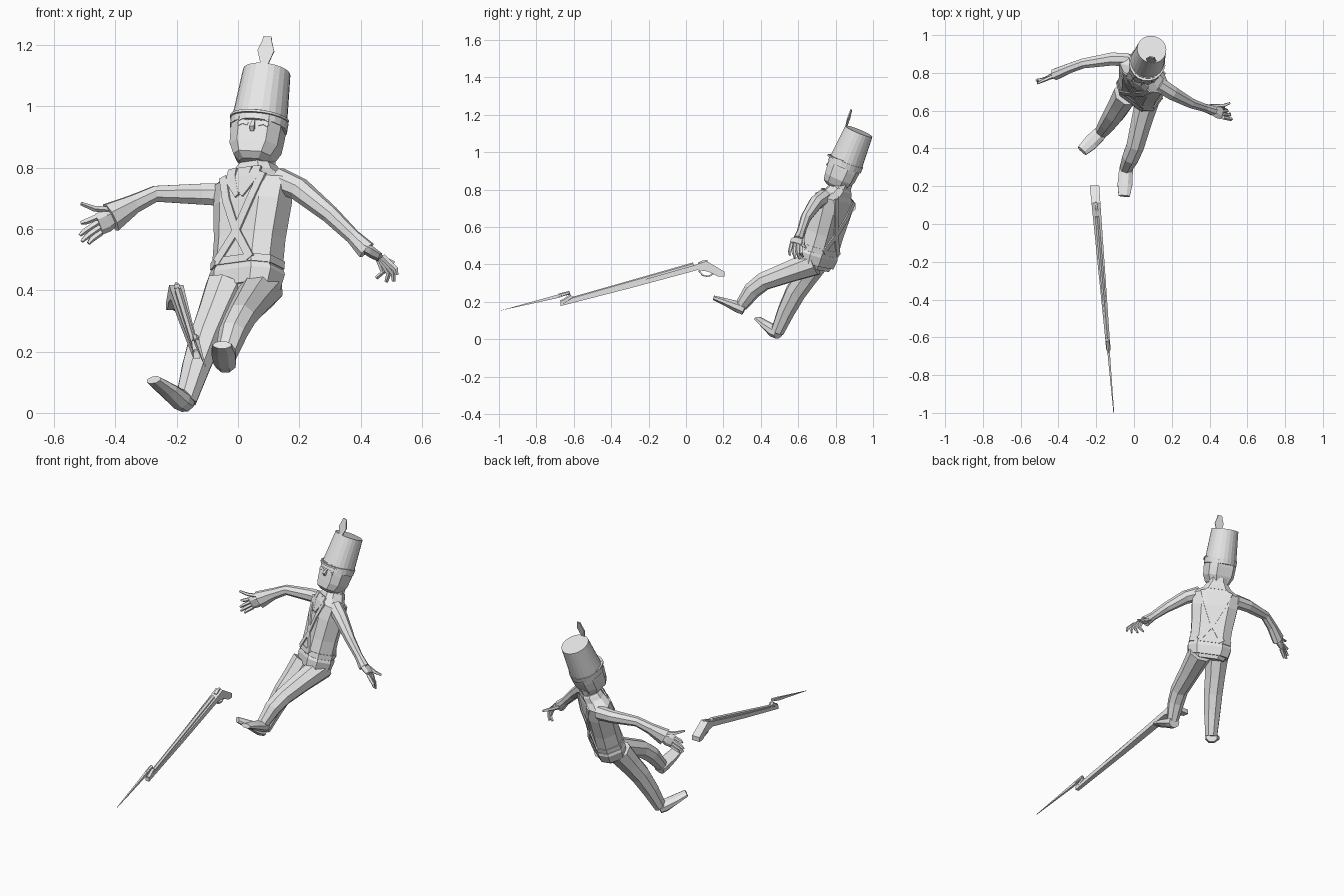
import bpy, bmesh, math
from mathutils import Vector, Matrix

cube = bpy.data.objects.get("Cube")
if cube:
    bpy.data.objects.remove(cube)

grey = bpy.data.materials.new("plain_grey")
grey.use_nodes = True
COLOUR = (0.8, 0.8, 0.8, 1)
grey.diffuse_color = COLOUR
grey.node_tree.nodes["Principled BSDF"].inputs["Base Color"].default_value = COLOUR


def skin(name, rings):
    """Join rings of points into a closed solid."""
    bm = bmesh.new()
    loops = [[bm.verts.new(p) for p in ring] for ring in rings]
    n = len(loops[0])
    for a, b in zip(loops, loops[1:]):
        for i in range(n):
            j = (i + 1) % n
            bm.faces.new((a[i], a[j], b[j], b[i]))
    bm.faces.new(loops[0])
    bm.faces.new(loops[-1])
    bmesh.ops.recalc_face_normals(bm, faces=bm.faces)
    mesh = bpy.data.meshes.new(name)
    bm.to_mesh(mesh)
    bm.free()
    mesh.materials.append(grey)
    ob = bpy.data.objects.new(name, mesh)
    bpy.context.collection.objects.link(ob)


def tube(name, path, sizes, hint=(0, 0, 1), n=8):
    """Tapered limb along a path; sizes are (half width, half height)."""
    path = [Vector(p) for p in path]
    rings = []
    k = 1 / math.cos(math.pi / n)
    for i, p in enumerate(path):
        t = path[min(i + 1, len(path) - 1)] - path[max(i - 1, 0)]
        side = t.cross(Vector(hint)).normalized()
        up = side.cross(t).normalized()
        w, h = sizes[i]
        angles = [(j + 0.5) * math.tau / n for j in range(n)]
        rings.append([p + side * w * k * math.cos(a) + up * h * k * math.sin(a) for a in angles])
    skin(name, rings)


def round_sizes(*radii):
    return [(r, r) for r in radii]


def prism(name, outline, place):
    """Flat outline given thickness by a placing function."""
    skin(name, [[place(a, b, s) for a, b in outline] for s in (-1, 1)])


def frame(origin, up, side):
    """Local axes: x to the model's left, y to its back, z along up."""
    z = Vector(up).normalized()
    y = z.cross(Vector(side)).normalized()
    x = y.cross(z)
    m = Matrix((x, y, z)).transposed().to_4x4()
    return Matrix.Translation(origin) @ m


OCTAGON = [(1, -.5), (1, .5), (.6, 1), (-.6, 1), (-1, .5), (-1, -.5), (-.6, -1), (.6, -1)]


def loft(name, m, sections):
    """Stack chamfered sections (z, y centre, half width, half depth)."""
    skin(name, [[m @ Vector((a * w, c + b * d, z)) for a, b in OCTAGON]
                for z, c, w, d in sections])


def cone(name, m, stack, n=24):
    """Round stack of (z, radius)."""
    skin(name, [[m @ Vector((r * math.cos(i * math.tau / n), r * math.sin(i * math.tau / n), z))
                 for i in range(n)] for z, r in stack])


# Torso, coat skirt and belt
body = frame((.027, .70, .43), (.03, .11, .36), (.81, -.58, .11))
TORSO = [(-.05, 0, .09, .06), (0, 0, .117, .075), (.06, 0, .116, .076), (.14, 0, .118, .074),
         (.26, 0, .131, .075), (.335, 0, .136, .066), (.38, .005, .065, .05)]
loft("torso", body, TORSO)
loft("coat_skirt", body, [(-.03, 0, .114, .074), (.02, 0, .125, .08), (.035, 0, .12, .077)])
loft("belt", body, [(.04, 0, .121, .08), (.065, 0, .121, .08)])
loft("collar", body, [(.36, .005, .086, .058), (.39, .01, .066, .054), (.40, .01, .058, .05)])
loft("neck", body, [(.36, .01, .055, .045), (.43, .015, .05, .045)])


def depth(z):
    """Half depth of the torso at a local height."""
    for (z0, _, _, d0), (z1, _, _, d1) in zip(TORSO, TORSO[1:]):
        if z <= z1:
            return d0 + (d1 - d0) * (z - z0) / (z1 - z0)


def ribbon(name, pts, face, widths):
    """Flat band lying on the front (-1) or back (1) of the torso."""
    path = [body @ Vector((x, face * (depth(z) + .003), z)) for x, z in pts]
    hint = body.to_3x3() @ Vector((0, 1, 0))
    tube(name, path, [(w, .004) for w in widths], hint, 4)


# Crossed straps, lapels and neck cloth
for s, label in ((1, "left"), (-1, "right")):
    for face, where in ((-1, "front"), (1, "back")):
        ribbon(f"{label}_{where}_strap", [(s * .08, .345), (s * .05, .26), (0, .15), (-s * .068, .05)],
               face, [.014] * 4)
    ribbon(f"{label}_lapel", [(s * .05, .372), (s * .046, .335), (s * .008, .27)], -1, [.016, .02, .008])
ribbon("neck_cloth", [(0, .372), (0, .335), (0, .28)], -1, [.028, .026, .006])

# Head
head = frame((.068, .852, .936), (.025, .07, .17), (.97, -.2, 0))
loft("head", head, [(-.135, .002, .042, .05), (-.118, -.004, .062, .066), (-.08, 0, .08, .075),
                    (-.03, 0, .083, .08), (.02, 0, .084, .08)])


def on_head(*p):
    return head @ Vector(p)


# Face
back_axis = head.to_3x3() @ Vector((0, 1, 0))
tube("nose", [on_head(0, -.077, -.01), on_head(0, -.088, -.042), on_head(0, -.079, -.05)],
     [(.004, .005), (.008, .009), (.006, .005)], back_axis, 4)
for s, label in ((1, "left"), (-1, "right")):
    for part, z, r in (("eye", -.028, .005), ("brow", -.012, .003)):
        tube(f"{label}_{part}", [on_head(s * x, -.079, z + dz) for x, dz in
                                 ((.018, 0), (.035, .005), (.05, -.003))],
             [(r, .004)] * 3, back_axis, 4)

# Tall hat, band, visor and plume
cone("hat", head, [(0, .092), (.192, .078)])
cone("hat_band", head, [(-.012, .094), (.02, .095)])
arc = [math.pi * (1 + i / 10) for i in range(11)]
outline = [(.098 * math.cos(a), .108 * math.sin(a)) for a in arc]
prism("visor", outline, lambda a, b, s: on_head(a, b, .012 + .12 * (b + .09) + s * .004))
half = [(.01, .175), (.016, .20), (.028, .235), (.017, .265), (.013, .283)]
prism("plume", half + [(-x, z) for x, z in reversed(half)],
      lambda a, b, s: on_head(a + .006, -.073 - .1 * (b - .19) + s * .003, b))

# Legs and shoes
tube("left_leg", [(.08, .69, .41), (.042, .55, .36), (.008, .415, .31), (-.016, .355, .262), (-.042, .295, .18)],
     round_sizes(.066, .055, .047, .044, .032))
tube("right_leg", [(-.038, .69, .41), (-.073, .635, .325), (-.103, .585, .25), (-.137, .535, .15), (-.17, .488, .04)],
     round_sizes(.066, .057, .053, .045, .034), (0, 1, 0))
tube("left_shoe", [(-.04, .312, .158), (-.043, .28, .172), (-.048, .21, .2), (-.052, .148, .222)],
     [(.032, .028), (.037, .03), (.039, .02), (.03, .012)])
tube("right_shoe", [(-.167, .495, .03), (-.187, .472, .042), (-.23, .43, .075), (-.275, .387, .108)],
     [(.032, .028), (.037, .031), (.039, .021), (.03, .013)], (.25, .35, .8))

# Arms with flared cuffs
tube("right_arm", [(-.03, .87, .712), (-.12, .873, .714), (-.27, .85, .715), (-.34, .825, .682), (-.415, .793, .638)],
     [(.036, .038), (.034, .034), (.026, .026), (.026, .03), (.03, .048)])
tube("left_arm", [(.13, .74, .76), (.20, .695, .73), (.30, .64, .648), (.375, .615, .575), (.42, .60, .53)],
     [(.04, .04), (.037, .036), (.026, .028), (.021, .023), (.026, .03)])


def hand(label, wrist, knuckle, tips, spread, bow):
    """Palm with a bent finger towards each tip; the last tip is the thumb."""
    wrist, knuckle, spread = Vector(wrist), Vector(knuckle), Vector(spread)
    tube(f"{label}_palm", [wrist, (wrist + knuckle) / 2, knuckle],
         [(.014, .024), (.014, .034), (.01, .032)], spread, 6)
    for i, tip in enumerate(tips):
        tip = Vector(tip)
        root = knuckle + spread * (.026 - .018 * i)
        if i == len(tips) - 1:
            root = wrist + spread * .022
        bend = (root + tip) / 2 + (knuckle - wrist) * bow
        tube(f"{label}_finger_{i + 1}", [root, bend, tip], round_sizes(.009, .008, .005), spread, 5)


hand("right", (-.40, .798, .642), (-.455, .775, .615),
     [(-.513, .765, .62), (-.517, .76, .58), (-.51, .755, .56), (-.488, .76, .553), (-.512, .745, .683)],
     (-.3, -.25, .9), .2)
hand("left", (.41, .605, .54), (.465, .59, .507),
     [(.452, .625, .44), (.484, .61, .428), (.508, .585, .43), (.518, .555, .45), (.508, .64, .49)],
     (-.25, .9, -.1), .35)


# Musket with bayonet
def on_gun(y, z, s=0, width=0):
    return Vector((-.192 - .085 * y + s * width, y, z))


prism("musket_stock", [(-.67, .178), (-.67, .198), (-.3, .298), (.05, .398), (.11, .418), (.205, .362),
                       (.205, .335), (.17, .336), (.12, .362), (.06, .37), (-.3, .273)],
      lambda a, b, s: on_gun(a, b, s, .011 + .014 * (a + .67) / .87))
tube("musket_barrel", [on_gun(-.67, .198), on_gun(.04, .398)], round_sizes(.009, .011), n=6)
tube("bayonet_arm", [on_gun(-.66, .198), on_gun(-.61, .23), on_gun(-.625, .248), on_gun(-.68, .235)],
     round_sizes(.012, .012, .009, .008), n=6)
prism("bayonet_blade", [(-1, .152), (-.66, .246), (-.64, .236), (-.68, .222)],
      lambda a, b, s: on_gun(a, b, s, .002 + .014 * (a + 1)))
tube("trigger_guard", [on_gun(.07, .365), on_gun(.09, .342), on_gun(.12, .336), on_gun(.145, .35)],
     [(.008, .004)] * 4, n=4)
tube("flint_hammer", [on_gun(.07, .40), on_gun(.09, .413), on_gun(.115, .421)],
     round_sizes(.01, .008, .004), n=4)
